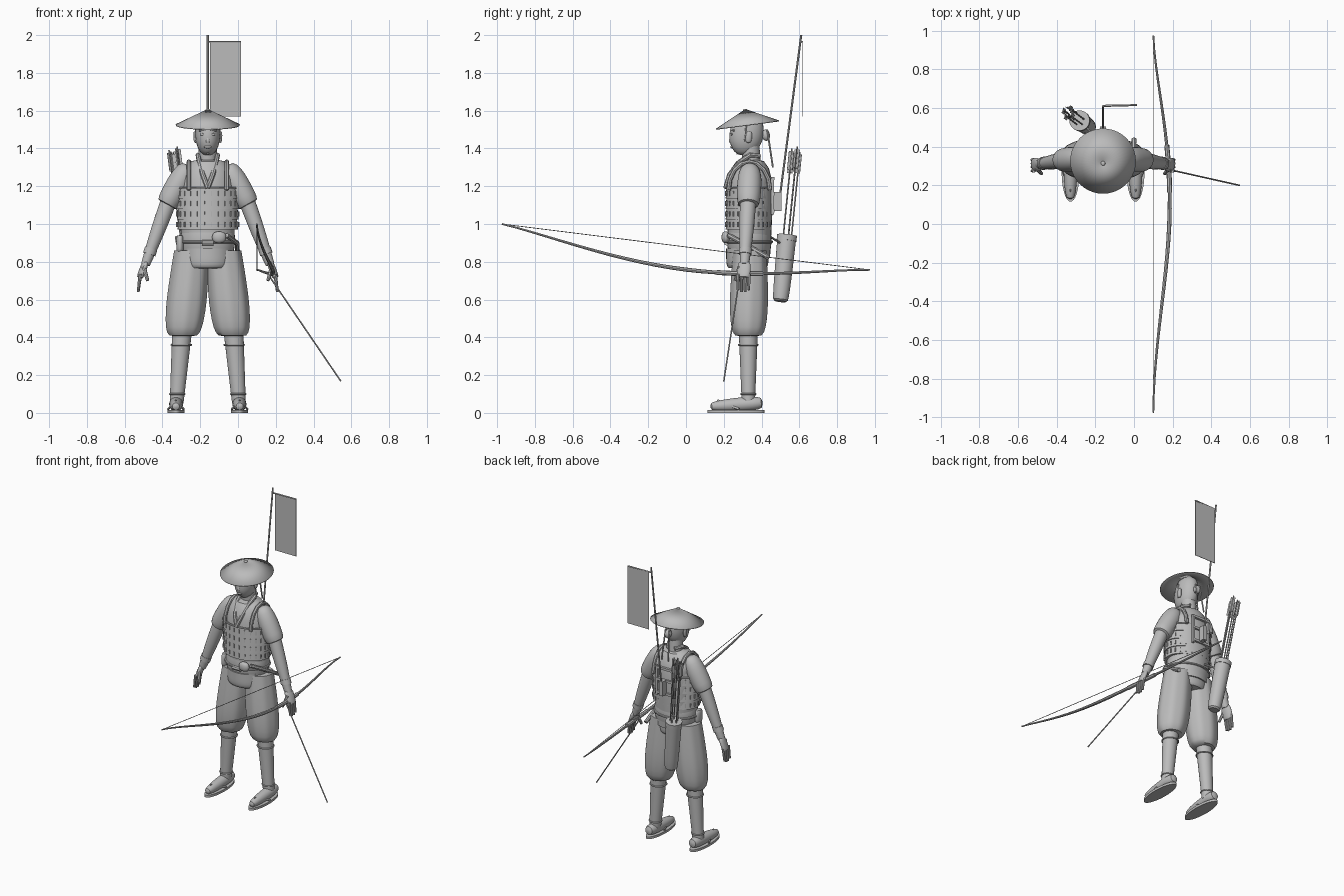
import bpy, bmesh
from math import sin, cos, pi, radians
from mathutils import Vector, Matrix, Quaternion

if "Cube" in bpy.data.objects:
    bpy.data.objects.remove(bpy.data.objects["Cube"])

CENTRE = Vector((-.16, .33, 0))   # ground point below the body
SIDES = (("right", -1), ("left", 1))
FLAT = Quaternion()
UP = Vector((0, 0, 1))

grey = bpy.data.materials.new("plain_grey")
grey.use_nodes = True
grey.diffuse_color = (.5, .5, .5, 1)
grey.node_tree.nodes["Principled BSDF"].inputs["Base Color"].default_value = grey.diffuse_color


def at(side, outward, back, height):
    """Point measured from the body centre, mirrored by side."""
    return CENTRE + Vector((side * outward, back, height))


def mid(back, height):
    return at(1, 0, back, height)


def add_object(name, data):
    obj = bpy.data.objects.new(name, data)
    bpy.context.collection.objects.link(obj)
    bpy.ops.object.select_all(action='DESELECT')
    obj.select_set(True)
    bpy.context.view_layer.objects.active = obj
    return obj


def finish(obj):
    obj.data.materials.clear()
    obj.data.materials.append(grey)
    bpy.ops.object.shade_smooth_by_angle(angle=radians(40))
    return obj


def from_bmesh(name, bm):
    bmesh.ops.recalc_face_normals(bm, faces=bm.faces)
    mesh = bpy.data.meshes.new(name)
    bm.to_mesh(mesh)
    bm.free()
    return finish(add_object(name, mesh))


def form(name, start, end, wide, deep=None, taper=1, bulge=0, caps=(0, 0), along=False, n=24, pleat=0, steps=10):
    """Elliptical body from start to end; caps round off each end, along tilts the rings with the axis."""
    deep = deep or wide
    turn = (end - start).to_track_quat('Z', 'Y') if along else FLAT
    bm = bmesh.new()
    loops = []
    for i in range(steps + 1):
        u = i / steps
        t = (1 - cos(pi * u)) / 2
        size = (1 + (taper - 1) * t + bulge * sin(pi * t)) * max(sin(pi * u), .02) ** caps[i * 2 > steps]
        loop = []
        for k in range(n):
            a = 2 * pi * k / n
            f = size * (1 + pleat * cos(8 * a))
            loop.append(bm.verts.new(start.lerp(end, t) + turn @ Vector((wide * f * cos(a), deep * f * sin(a), 0))))
        loops.append(loop)
    for low, high in zip(loops, loops[1:]):
        for k in range(n):
            bm.faces.new((low[k - 1], low[k], high[k], high[k - 1]))
    bm.faces.new(loops[0])
    bm.faces.new(loops[-1])
    return from_bmesh(name, bm)


def tube(name, points, radius, scales=None, closed=False):
    curve = bpy.data.curves.new(name, "CURVE")
    curve.dimensions = "3D"
    curve.bevel_depth = radius
    curve.bevel_resolution = 2
    curve.use_fill_caps = True
    spline = curve.splines.new("POLY")
    spline.points.add(len(points) - 1)
    spline.use_cyclic_u = closed
    for i, p in enumerate(points):
        spline.points[i].co = (*p, 1)
        spline.points[i].radius = scales[i] if scales else 1
    add_object(name, curve)
    bpy.ops.object.convert(target="MESH")
    return finish(bpy.context.view_layer.objects.active)


def hoop(name, centre, wide, deep, radius, n=32):
    angles = [2 * pi * k / n for k in range(n)]
    tube(name, [centre + Vector((wide * cos(a), deep * sin(a), 0)) for a in angles], radius, closed=True)


def boxes(name, items):
    """One mesh of boxes, each (centre, size, rotation)."""
    bm = bmesh.new()
    for loc, size, rot in items:
        m = Matrix.Translation(loc) @ rot.to_matrix().to_4x4() @ Matrix.Diagonal((*size, 1))
        bmesh.ops.create_cube(bm, size=1, matrix=m)
    return from_bmesh(name, bm)


# Torso, belly band and apron
form("jacket", mid(.005, .82), mid(.01, 1.345), .135, .11, taper=1.2, caps=(0, .5), n=32)
form("neck", mid(.02, 1.3), mid(.01, 1.42), .048)
form("belly_band", mid(.005, .86), mid(.005, .97), .138, .112, bulge=.05, n=32)
form("apron", mid(-.005, .765), mid(-.005, .87), .13, .112, caps=(.1, 0), n=32)
hoop("belt_cord", mid(.005, .905), .146, .118, .008)
tube("belt_knot", [at(s, .03, -.115, .9) for _, s in SIDES], .014)

# Cuirass of overlapping lames with lacing
LAME = .055
lacing = []
for i in range(4):
    low = .97 + LAME * i
    form(f"cuirass_lame_{i + 1}", mid(0, low), mid(0, low + LAME), .16 + .003 * i, .12, taper=.97, n=40, steps=2)
    for k in range(26):
        a = 2 * pi * k / 26
        spot = mid(0, low + LAME / 2) + Vector((.164 * cos(a), .12 * sin(a), 0))
        lacing.append((spot, (.006, .007, .026), Quaternion(UP, a)))
boxes("cuirass_lacing", lacing)
hoop("cuirass_rim", mid(0, 1.19), .166, .118, .006)
form("back_plate", mid(.045, 1.17), mid(.045, 1.29), .13, .075, caps=(0, .4))

# Head with a simple face
form("head", mid(-.02, 1.362), mid(0, 1.585), .066, .09, caps=(.9, .5))
form("nose", mid(-.09, 1.43), mid(-.08, 1.49), .015, .018, taper=.5, caps=(.4, .4), n=12)
form("lips", mid(-.085, 1.4), mid(-.085, 1.416), .02, .01, caps=(1, 1), n=12)
form("hair_knot", mid(.095, 1.44), mid(.09, 1.5), .022, caps=(1, 1), n=12)
for label, s in SIDES:
    form(label + "_eye", at(s, .027, -.088, 1.467), at(s, .027, -.088, 1.481), .013, .006, caps=(1, 1), n=12)
    form(label + "_ear", at(s, .065, 0, 1.43), at(s, .068, .005, 1.49), .01, .017, caps=(.5, .5), n=12)
    tube(label + "_brow", [at(s, .01, -.092, 1.495), at(s, .045, -.075, 1.495)], .005)
    tube(label + "_chin_strap", [at(s, .066, -.01, 1.53), at(s, .06, -.02, 1.44), at(s, 0, -.06, 1.37)], .004)
    tube(label + "_hat_ribbon", [at(s, .015, .1, 1.5), at(s, .025, .13, 1.3)], .005)

# Conical hat, tipped forward
bm = bmesh.new()
bmesh.ops.create_cone(bm, segments=40, radius1=.17, radius2=.008, depth=.08)
hat = from_bmesh("straw_hat", bm)
hat.location = mid(-.01, 1.565)
hat.rotation_euler.x = radians(7.5)
shell = hat.modifiers.new("thickness", "SOLIDIFY")
shell.thickness = .005
form("hat_knob", mid(-.016, 1.595), mid(-.017, 1.61), .012, caps=(0, .6), n=12)

# Paired collar, straps, arms and legs
arc = [pi * k / 8 for k in range(9)]
for label, s in SIDES:
    tube(label + "_collar", [at(s, .025, .06, 1.36), at(s, .052, .01, 1.365), at(s, .045, -.045, 1.33),
                             at(s, .026, -.1, 1.26), at(s, 0, -.12, 1.19)], .013)
    tube(label + "_shoulder_strap", [at(s, .1, .005 - .11 * cos(a), 1.18 + .15 * sin(a)) for a in arc], .012)
    form(label + "_sleeve", at(s, .1, .01, 1.31), at(s, .217, 0, 1.1), .064, caps=(.5, .15), along=True)
    form(label + "_arm", at(s, .2, 0, 1.14), at(s, .33, -.02, .785), .043, taper=.55, bulge=.1, along=True)
    form(label + "_wrist_cuff", at(s, .3, -.015, .87), at(s, .31, -.017, .84), .034, along=True)
    form(label + "_palm", at(s, .328, -.02, .8), at(s, .36, -.027, .715), .036, .018, caps=(.3, .2), along=True)
    for i in range(4):
        y = .019 * i - .055
        drop = .01 * abs(i - 1.5)
        form(f"{label}_finger_{i + 1}", at(s, .357, y, .735), at(s, .368, y, .635 + drop), .01, taper=.7, along=True, n=8)
    form(label + "_thumb", at(s, .34, -.045, .775), at(s, .318, -.07, .7), .012, taper=.7, along=True, n=8)

    form(label + "_trouser_leg", at(s, .131, 0, .405), at(s, .085, .008, .86), .105, .1, taper=.87, bulge=.05,
         caps=(.25, 0), n=48, pleat=.015, steps=14)
    form(label + "_shin", at(s, .137, 0, .42), at(s, .165, 0, .05), .052, .05, taper=.7)
    hoop(label + "_knee_binding", at(s, .14, 0, .36), .052, .05, .005)
    hoop(label + "_ankle_binding", at(s, .162, 0, .1), .039, .038, .005)
    form(label + "_foot", at(s, .167, .075, .053), at(s, .169, -.2, .034), .042, taper=.7, caps=(.4, .4), along=True)
    form(label + "_sandal", at(s, .168, -.065, 0), at(s, .168, -.065, .016), .046, .15, n=32, steps=2)
    tube(label + "_sandal_thong", [at(s, .21, -.05, .02), at(s, .169, -.16, .065), at(s, .128, -.05, .02)], .006)

# Belt gear
form("round_pouch", at(1, .06, -.12, .9), at(1, .06, -.12, .96), .037, .022, caps=(.6, .6))
form("side_pouch", at(-1, .147, -.03, .85), at(-1, .147, -.03, .94), .02, .034, caps=(.3, .3))
tube("dagger", [at(1, .1, -.105, .94), at(1, .155, -.03, .9), at(1, .16, .11, .82)], .013)

# Pole, crossbar and banner on a back frame
tube("banner_pole", [mid(.157, 1.07), mid(.28, 2)], .0055)
tube("banner_crossbar", [mid(.28, 1.965), at(1, .175, .285, 1.965)], .005)
boxes("banner", [(at(1, .094, .285, 1.767), (.162, .003, .395), FLAT)])
boxes("back_frame", [(at(s, .06, .128, 1.15), (.014, .016, .2), FLAT) for _, s in SIDES]
      + [(mid(.13, z), (.13, .016, .016), FLAT) for z in (1.07, 1.16, 1.24)]
      + [(mid(.155, 1.12), (.03, .04, .1), FLAT)])

# Quiver with fletched arrows
base, mouth = Vector((-.235, .5, .59)), Vector((-.282, .535, .94))
axis = (mouth - base).normalized()
turn = axis.to_track_quat('Z', 'Y')
form("quiver", base, mouth, .044, taper=1.15, caps=(.1, 0), along=True)
form("quiver_rim", mouth - axis * .03, mouth, .053, along=True)
tube("quiver_cord", [at(-1, .04, .12, .93), mouth - axis * .06], .006)
fins = []
for i in range(5):
    foot = mouth + turn @ Quaternion(UP, 2 * pi * i / 5) @ Vector((.024, 0, 0))
    tip = foot + axis * (.45 + .012 * (i % 3))
    tube(f"arrow_{i + 1}", [foot - axis * .1, tip], .004)
    for k in range(3):
        spin = turn @ Quaternion(UP, k * 2 * pi / 3 + i)
        fins.append((tip - axis * .065 + spin @ Vector((.008, 0, 0)), (.016, .002, .1), spin))
boxes("arrow_fletching", fins)

# Long bow held level, with string, and a thin arrow in the same hand
ends = Vector((.1, -.975, 1)), Vector((.1, .975, .757))
ts = [k / 24 for k in range(25)]
bow = [ends[0].lerp(ends[1], t) + Vector((.085 * abs(sin(pi * t ** 1.2)) ** 1.5, 0, -.12 * abs(sin(pi * t)) ** 1.2))
       for t in ts]
tube("bow", bow, .011, [1 - .6 * abs(2 * t - 1) for t in ts])
tube("bow_grip", bow[14:18], .013)
tube("bow_string", ends, .002)
tube("held_arrow", [at(1, .325, -.045, .725), at(1, .705, -.13, .167)], .004)
